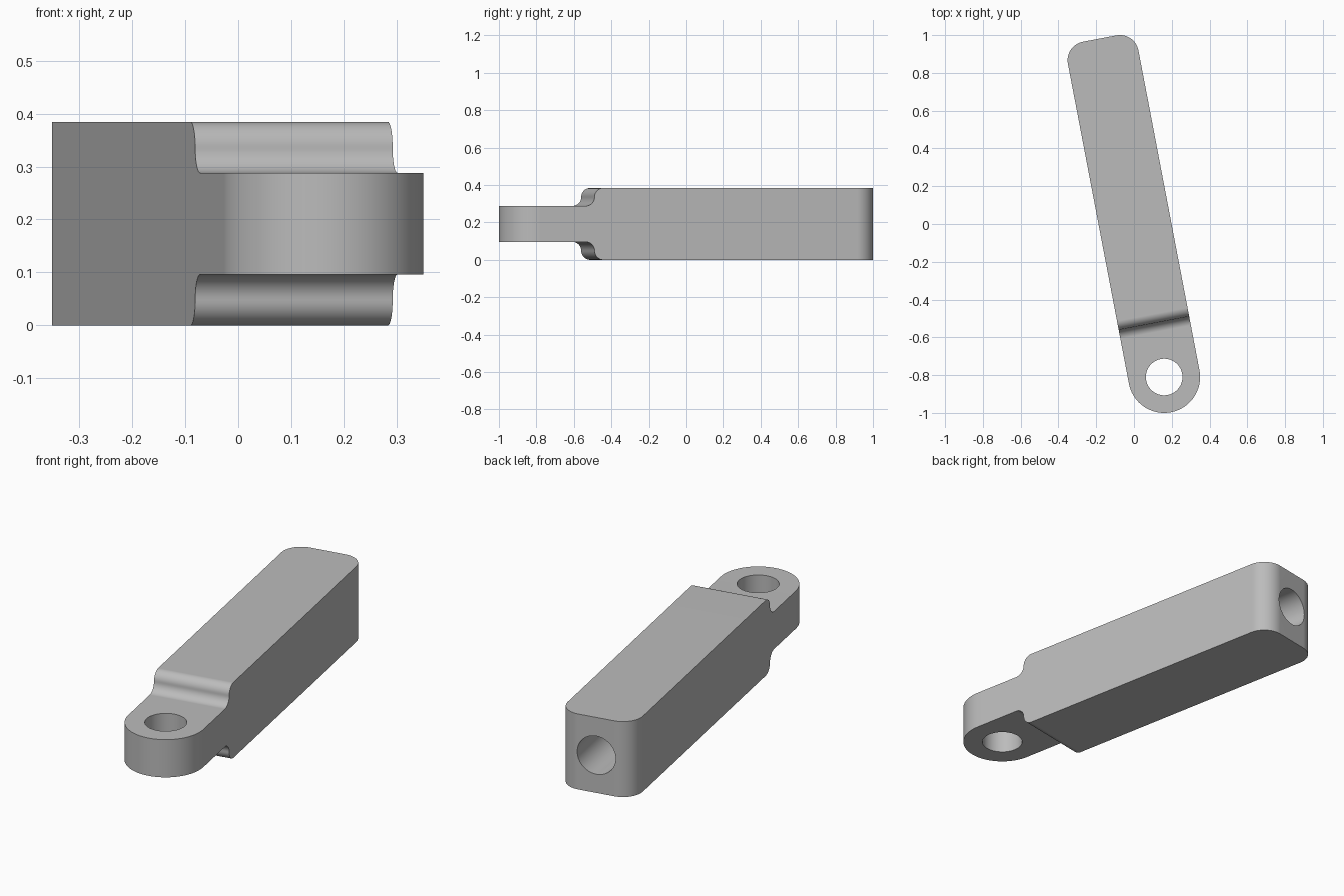
import bpy, bmesh
from math import sin, cos, pi, radians
from mathutils import Matrix, Vector

if "Cube" in bpy.data.objects:
    bpy.data.objects.remove(bpy.data.objects["Cube"], do_unlink=True)

HALF_W, LENGTH, HEIGHT = 0.19, 1.824, 0.384   # width, eye centre to tail, thickness
CORNER, HOLE = 0.1, 0.097
STEP_START, STEP_R = 0.242, 0.048             # S-shaped shoulder
ANGLE = radians(10.8)
MID = HEIGHT / 2

steel = bpy.data.materials.new("grey steel")
steel.use_nodes = True
steel.diffuse_color = (0.5, 0.5, 0.5, 1)
steel.node_tree.nodes["Principled BSDF"].inputs["Base Color"].default_value = (0.5, 0.5, 0.5, 1)


def arc(cx, cy, r, start, end, n):
    """Points along a circular arc, angles in degrees."""
    steps = [radians(start + (end - start) * i / n) for i in range(n + 1)]
    return [(cx + r * cos(t), cy + r * sin(t)) for t in steps]


def prism(name, points, direction):
    """Extrude a closed outline along a direction."""
    bm = bmesh.new()
    face = bm.faces.new([bm.verts.new(p) for p in points])
    new = bmesh.ops.extrude_face_region(bm, geom=[face])["geom"]
    bmesh.ops.translate(bm, vec=Vector(direction),
                        verts=[v for v in new if isinstance(v, bmesh.types.BMVert)])
    bmesh.ops.recalc_face_normals(bm, faces=bm.faces)
    mesh = bpy.data.meshes.new(name)
    bm.to_mesh(mesh)
    bm.free()
    obj = bpy.data.objects.new(name, mesh)
    bpy.context.collection.objects.link(obj)
    mesh.materials.append(steel)
    return obj


def combine(obj, tool, operation):
    """Apply a boolean and discard the tool."""
    bpy.context.view_layer.objects.active = obj
    mod = obj.modifiers.new("cut", "BOOLEAN")
    mod.operation, mod.object, mod.solver = operation, tool, "EXACT"
    bpy.ops.object.modifier_apply(modifier=mod.name)
    bpy.data.objects.remove(tool, do_unlink=True)


# Plan outline: round eye end and rounded tail corners
inner, tail = HALF_W - CORNER, LENGTH - CORNER
outline = (arc(0, 0, HALF_W, 180, 360, 48)
           + arc(inner, tail, CORNER, 0, 90, 16)
           + arc(-inner, tail, CORNER, 90, 180, 16))
rod = prism("link_rod", [(x, y, -0.2) for x, y in outline], (0, 0, HEIGHT + 0.4))

# Side profile: thin tongue swelling through a shoulder to the full body
tongue = HEIGHT - 2 * STEP_R
upper = ([(-0.5, tongue)]
         + arc(STEP_START, tongue + STEP_R, STEP_R, -90, 0, 12)
         + arc(STEP_START + 2 * STEP_R, tongue + STEP_R, STEP_R, 180, 90, 12)[1:]
         + [(LENGTH + 0.3, HEIGHT)])
lower = [(y, HEIGHT - z) for y, z in reversed(upper)]
profile = prism("side_profile", [(-0.5, y, z) for y, z in upper + lower], (1, 0, 0))
combine(rod, profile, "INTERSECT")

# Eye hole through the tongue
ring = arc(0, 0, HOLE, 0, 360, 48)[:-1]
combine(rod, prism("eye_cutter", [(x, y, -0.2) for x, y in ring], (0, 0, 1)), "DIFFERENCE")

# Blind socket in the tail end
socket = [(x, LENGTH + 0.1, MID + z) for x, z in ring]
combine(rod, prism("socket_cutter", socket, (0, -0.9, 0)), "DIFFERENCE")

# Place the rod at its slant and shade it
rod.data.transform(Matrix.Translation((0.16, -0.81, 0)) @ Matrix.Rotation(ANGLE, 4, "Z"))
bpy.ops.object.select_all(action="DESELECT")
rod.select_set(True)
bpy.context.view_layer.objects.active = rod
bpy.ops.object.shade_smooth_by_angle(angle=radians(30))
weighted = rod.modifiers.new("flat sides", "WEIGHTED_NORMAL")
weighted.keep_sharp = True
